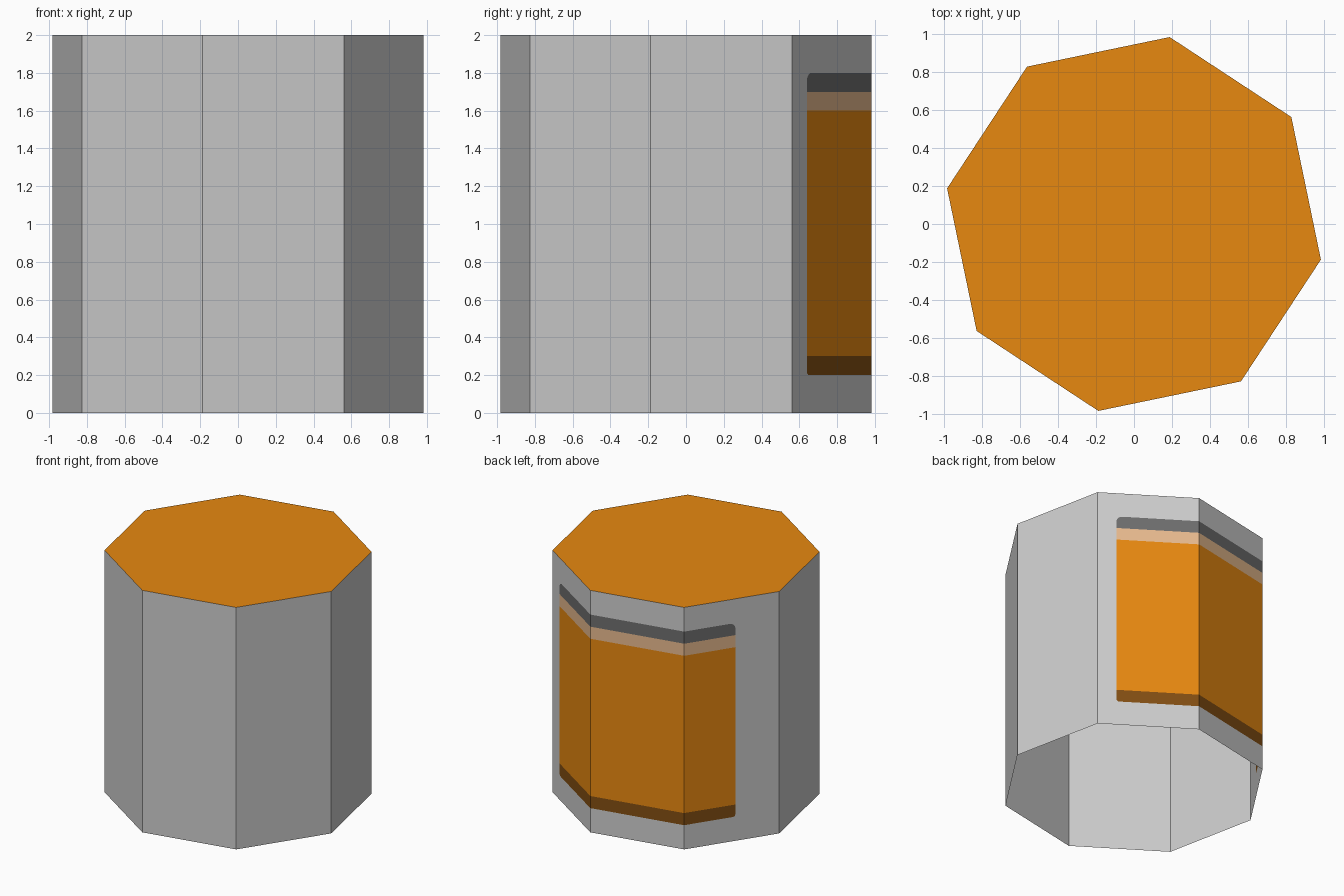
import bpy, bmesh, math

if "Cube" in bpy.data.objects:
    bpy.data.objects.remove(bpy.data.objects["Cube"])

R, H, SIDES, A0 = 1.0, 2.0, 8, math.radians(34.2)
START, END = 0.185, 2.54          # label ends, counted in sides from the first corner
SIDE_LEN = 2 * R * math.sin(math.pi / SIDES)


def material(name, rgb):
    m = bpy.data.materials.new(name)
    lin = [((c / 255 + 0.055) / 1.055) ** 2.4 if c > 10 else c / 255 / 12.92 for c in rgb]
    m.diffuse_color = (*lin, 1)
    m.use_nodes = True
    m.node_tree.nodes["Principled BSDF"].inputs["Base Color"].default_value = m.diffuse_color
    return m


mats = [material("light grey", (205, 205, 205)),
        material("orange", (231, 136, 16)),
        material("dark grey", (110, 110, 110)),
        material("beige", (231, 186, 142)),
        material("brown", (130, 78, 18))]


def corner(i):
    a = A0 + i * 2 * math.pi / SIDES
    return R * math.cos(a), R * math.sin(a)


def point(s):
    # position on the octagon outline
    i = math.floor(s)
    f = s - i
    (x0, y0), (x1, y1) = corner(i), corner(i + 1)
    return x0 + (x1 - x0) * f, y0 + (y1 - y0) * f


def inset(s, r):
    # height lost to the rounded label corner of radius r
    d = min(s - START, END - s) * SIDE_LEN
    if d >= r:
        return 0.0
    d = max(d, 0.0)
    return r - math.sqrt(r * r - (r - d) ** 2)


def levels(s):
    return [0, 0.2 + inset(s, 0.02), 0.3, 1.6, 1.7, 1.8 - inset(s, 0.045), H]


# column positions: corners, label ends and a few steps round the label corners
steps = [0, 0.003, 0.012, 0.02, 0.032, 0.045]
cols = sorted(set(range(SIDES)) | {START + d / SIDE_LEN for d in steps}
              | {END - d / SIDE_LEN for d in steps})
band_mats = [0, 4, 1, 3, 2, 0]

bm = bmesh.new()
grid = [[bm.verts.new((*point(s), z)) for z in levels(s)] for s in cols]

# walls with the painted label (single sheet, open at the bottom)
n = len(cols)
for i in range(n):
    a, b = grid[i], grid[(i + 1) % n]
    mid = (cols[i] + (cols[i + 1] if i + 1 < n else SIDES)) / 2
    for k, m in enumerate(band_mats):
        f = bm.faces.new((a[k], b[k], b[k + 1], a[k + 1]))
        f.material_index = m if START < mid < END else 0

# orange lid
bm.faces.new([g[-1] for g in grid]).material_index = 1

me = bpy.data.meshes.new("octagonal_canister")
bm.to_mesh(me)
bm.free()
for m in mats:
    me.materials.append(m)
bpy.context.collection.objects.link(bpy.data.objects.new("octagonal_canister", me))
